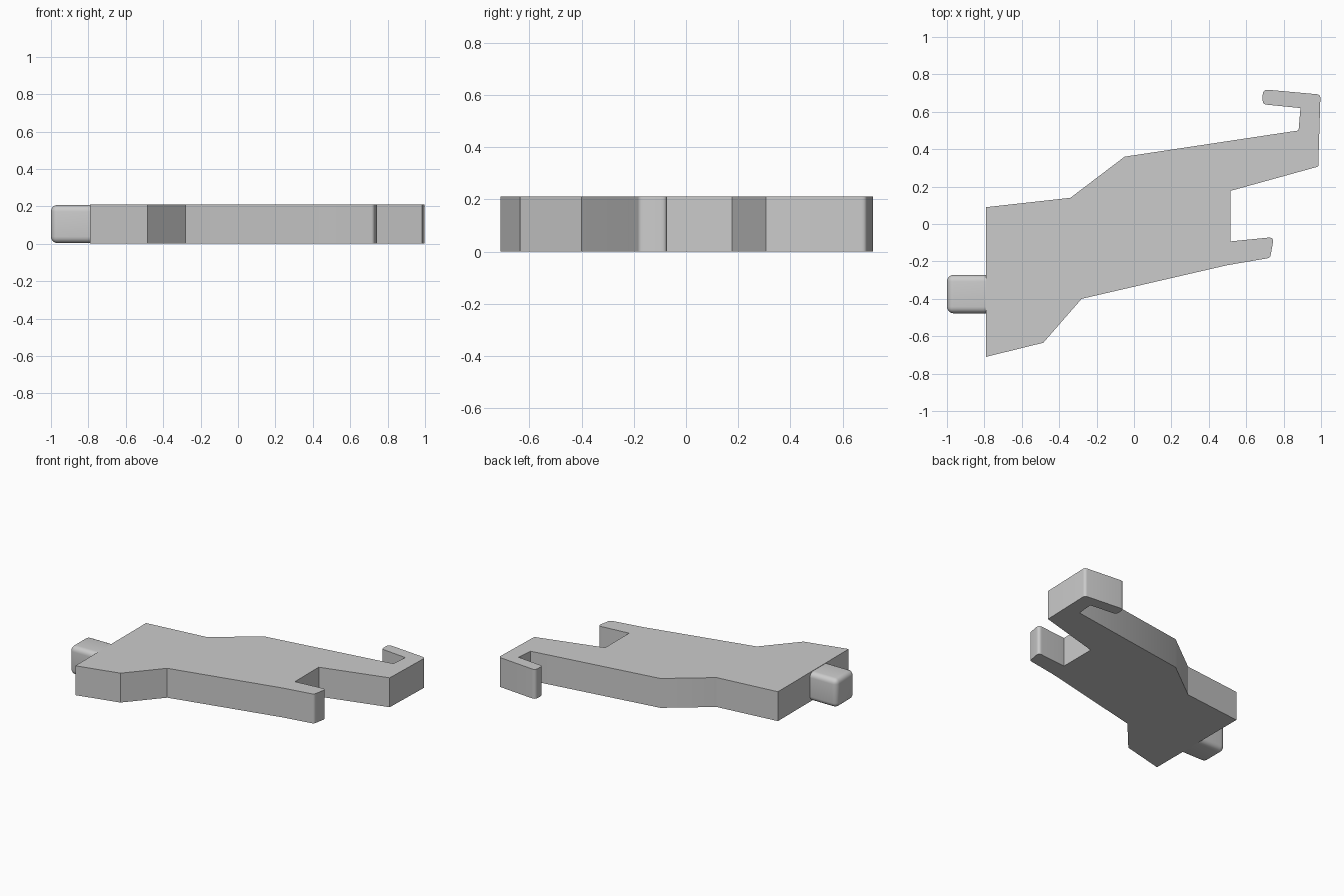
import bpy, bmesh
from mathutils import Vector

cube = bpy.data.objects.get("Cube")
if cube:
    bpy.data.objects.remove(cube, do_unlink=True)

HEIGHT = 0.21

grey = bpy.data.materials.new("plain grey")
grey.use_nodes = True
colour = (0.6, 0.6, 0.6, 1)
grey.diffuse_color = colour
grey.node_tree.nodes["Principled BSDF"].inputs["Base Color"].default_value = colour


def add_object(name, bm):
    bmesh.ops.recalc_face_normals(bm, faces=bm.faces)
    mesh = bpy.data.meshes.new(name)
    bm.to_mesh(mesh)
    bm.free()
    mesh.materials.append(grey)
    obj = bpy.data.objects.new(name, mesh)
    bpy.context.collection.objects.link(obj)
    bpy.ops.object.select_all(action='DESELECT')
    bpy.context.view_layer.objects.active = obj
    obj.select_set(True)
    bpy.ops.object.shade_smooth_by_angle()
    return obj


def rounded(points, steps=5):
    """Replace each corner that has a radius with a small curve."""
    result = []
    for i, (x, y, r) in enumerate(points):
        corner = Vector((x, y))
        if not r:
            result.append(corner)
            continue
        before = Vector(points[i - 1][:2])
        after = Vector(points[(i + 1) % len(points)][:2])
        start = corner + (before - corner).normalized() * r
        end = corner + (after - corner).normalized() * r
        for k in range(steps + 1):
            t = k / steps
            result.append(start * (1 - t) ** 2 + corner * 2 * t * (1 - t) + end * t * t)
    return result


# Flat body with a hooked arm and a short arm: x, y, corner radius
outline = [
    (-0.79, -0.71, 0), (-0.485, -0.635, 0), (-0.28, -0.4, 0), (0.5, -0.22, 0),
    (0.728, -0.181, 0.015), (0.748, -0.07, 0.03), (0.515, -0.093, 0),
    (0.515, 0.177, 0), (0.985, 0.307, 0), (0.997, 0.692, 0.02),
    (0.688, 0.72, 0.03), (0.688, 0.64, 0.02), (0.89, 0.62, 0),
    (0.88, 0.5, 0), (-0.05, 0.36, 0), (-0.34, 0.14, 0), (-0.79, 0.09, 0),
]
bm = bmesh.new()
base = bm.faces.new([bm.verts.new((p.x, p.y, 0)) for p in rounded(outline)])
top = bmesh.ops.extrude_face_region(bm, geom=[base], use_keep_orig=True)["geom"]
bmesh.ops.translate(bm, vec=(0, 0, HEIGHT),
                    verts=[v for v in top if isinstance(v, bmesh.types.BMVert)])
add_object("body", bm)

# Rounded block on the end, its inner end set into the body
bm = bmesh.new()
bmesh.ops.create_cube(bm, size=1)
bmesh.ops.scale(bm, vec=(0.25, 0.205, 0.204), verts=bm.verts)
bmesh.ops.translate(bm, vec=(-0.875, -0.375, HEIGHT / 2), verts=bm.verts)
edges = [e for e in bm.edges if min(v.co.x for v in e.verts) < -0.9]
bmesh.ops.bevel(bm, geom=edges, offset=0.035, segments=5, profile=0.5, affect='EDGES')
add_object("end_block", bm)
